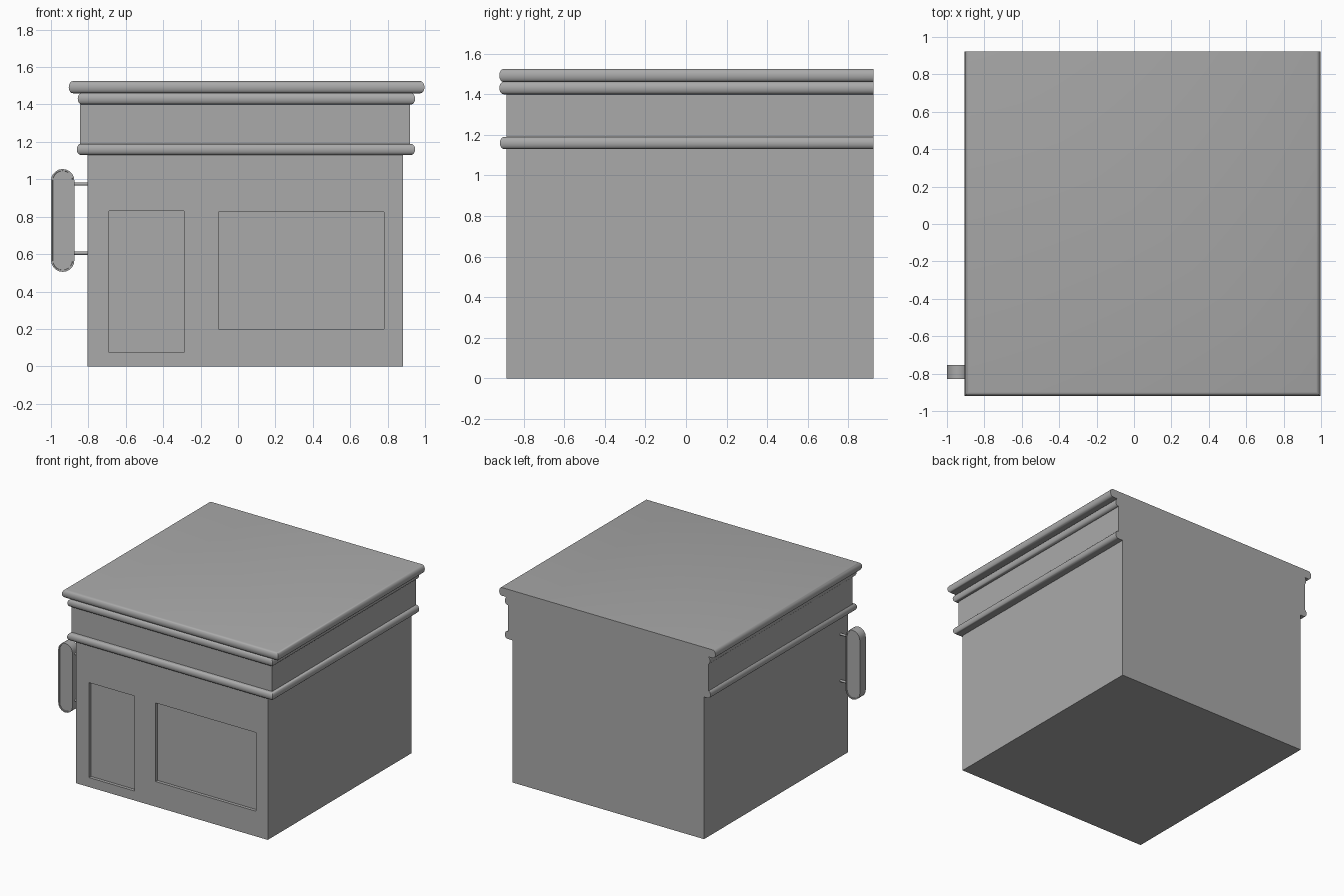
import bpy, bmesh
from math import sin, cos, pi, radians

cube = bpy.data.objects.get("Cube")
if cube:
    bpy.data.objects.remove(cube, do_unlink=True)

FRONT, BACK = -0.885, 0.923

grey = bpy.data.materials.new("plain_grey")
grey.use_nodes = True
grey.diffuse_color = (0.4, 0.4, 0.4, 1)
grey.node_tree.nodes["Principled BSDF"].inputs["Base Color"].default_value = (0.4, 0.4, 0.4, 1)


def finish(name, bm, smooth=False):
    bmesh.ops.recalc_face_normals(bm, faces=bm.faces)
    mesh = bpy.data.meshes.new(name)
    bm.to_mesh(mesh)
    bm.free()
    mesh.materials.append(grey)
    obj = bpy.data.objects.new(name, mesh)
    bpy.context.collection.objects.link(obj)
    if smooth:
        bpy.ops.object.select_all(action='DESELECT')
        obj.select_set(True)
        bpy.context.view_layer.objects.active = obj
        bpy.ops.object.shade_smooth_by_angle(angle=radians(35))
    return obj


def box(name, x0, x1, y0, y1, z0, z1):
    bm = bmesh.new()
    bmesh.ops.create_cube(bm, size=1)
    for v in bm.verts:
        v.co = (x0 if v.co.x < 0 else x1,
                y0 if v.co.y < 0 else y1,
                z0 if v.co.z < 0 else z1)
    return finish(name, bm)


def moulding(name, x0, x1, y0, z0, z1, round_in=0.022, steps=8):
    """Slab with a rounded rim on the front and both sides, flat at the back."""
    bm = bmesh.new()
    rings = []
    for i in range(steps + 1):
        a = -pi / 2 + pi * i / steps
        inset = round_in * (1 - cos(a))
        z = (z0 + z1) / 2 + (z1 - z0) / 2 * sin(a)
        corners = [(x0 + inset, BACK), (x0 + inset, y0 + inset),
                   (x1 - inset, y0 + inset), (x1 - inset, BACK)]
        rings.append([bm.verts.new((x, y, z)) for x, y in corners])
    for low, high in zip(rings, rings[1:]):
        for j in range(3):
            bm.faces.new((low[j], low[j + 1], high[j + 1], high[j]))
    bm.faces.new(rings[0])
    bm.faces.new(rings[-1])
    bm.faces.new([r[0] for r in rings] + [r[3] for r in reversed(rings)])
    return finish(name, bm, smooth=True)


# Main walls with shallow door and window recesses
walls = box("walls", -0.805, 0.882, FRONT, BACK, 0, 1.135)
openings = [("door_cutter", -0.69, -0.29, 0.075, 0.83),
            ("window_cutter", -0.105, 0.78, 0.2, 0.825)]
cutters = []
for name, x0, x1, z0, z1 in openings:
    cutter = box(name, x0, x1, FRONT - 0.1, FRONT + 0.025, z0, z1)
    cutter.hide_render = True
    cut = walls.modifiers.new(name, 'BOOLEAN')
    cut.operation = 'DIFFERENCE'
    cut.solver = 'EXACT'
    cut.object = cutter
    cutters.append(cutter)
bpy.context.view_layer.update()
evaluated = walls.evaluated_get(bpy.context.evaluated_depsgraph_get())
carved = bpy.data.meshes.new_from_object(evaluated)
walls.modifiers.clear()
walls.data = carved
for cutter in cutters:
    bpy.data.objects.remove(cutter, do_unlink=True)

# Frieze and cornice
moulding("lower_moulding", -0.862, 0.947, -0.917, 1.13, 1.19)
box("frieze", -0.845, 0.92, FRONT, BACK, 1.185, 1.405)
moulding("upper_moulding", -0.857, 0.947, -0.92, 1.4, 1.462)
moulding("roof_slab", -0.905, 0.997, -0.92, 1.46, 1.525)

# Hanging sign: a tall rounded board with a thin rim around sunken faces
bm = bmesh.new()
radius, half_straight, mid_x, mid_z, segments = 0.0625, 0.2125, -0.9375, 0.78, 10
outline = []
for end, start in ((1, 0), (-1, pi)):
    for i in range(segments + 1):
        a = start + pi * i / segments
        outline.append((mid_x + radius * cos(a), mid_z + end * half_straight + radius * sin(a)))
front_face = bm.faces.new([bm.verts.new((x, -0.83, z)) for x, z in outline])
extruded = bmesh.ops.extrude_face_region(bm, geom=[front_face], use_keep_orig=True)["geom"]
bmesh.ops.translate(bm, vec=(0, 0.075, 0),
                    verts=[g for g in extruded if isinstance(g, bmesh.types.BMVert)])
bmesh.ops.recalc_face_normals(bm, faces=bm.faces)
caps = [f for f in bm.faces if len(f.verts) > 4]
for cap in caps:
    bmesh.ops.inset_individual(bm, faces=[cap], thickness=0.009)
    bmesh.ops.inset_individual(bm, faces=[cap], thickness=0.001, depth=-0.006)
finish("sign_board", bm, smooth=True)

# Brackets joining the sign to the wall
for name, z in (("upper_bracket", 0.975), ("lower_bracket", 0.605)):
    bm = bmesh.new()
    bmesh.ops.create_cone(bm, cap_ends=True, segments=12, radius1=0.009, radius2=0.009, depth=0.09)
    for v in bm.verts:
        v.co = (-0.84 + v.co.z, -0.7925 + v.co.y, z + v.co.x)
    finish(name, bm, smooth=True)
